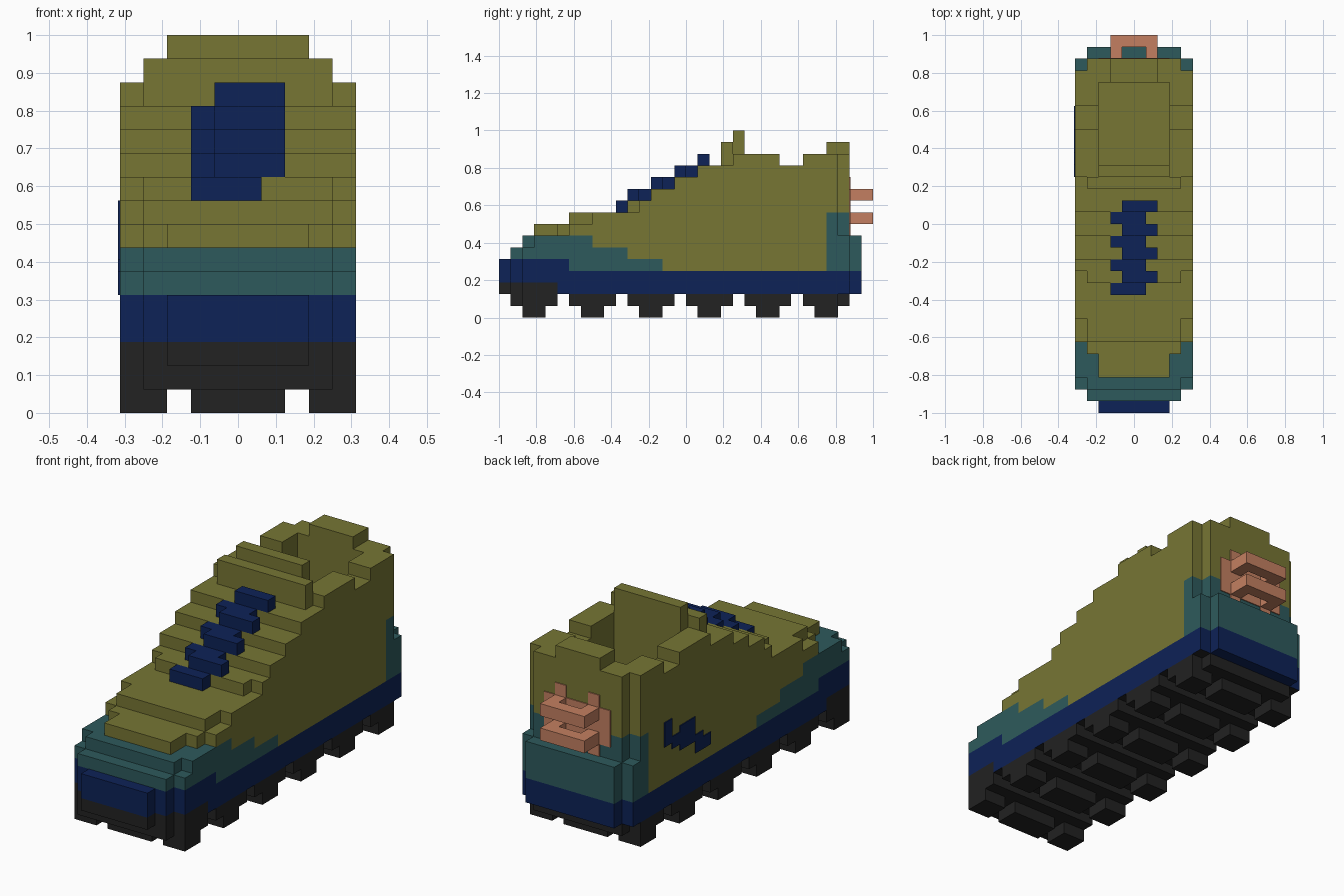
import bpy, bmesh
from mathutils import Vector

cube = bpy.data.objects.get("Cube")
if cube:
    bpy.data.objects.remove(cube, do_unlink=True)

V = 1 / 16  # block size; lengths below count blocks, y running from the toe tip


def material(name, rgb):
    m = bpy.data.materials.new(name)
    m.use_nodes = True
    m.diffuse_color = (*rgb, 1)
    bsdf = next(n for n in m.node_tree.nodes if n.type == 'BSDF_PRINCIPLED')
    bsdf.inputs["Base Color"].default_value = (*rgb, 1)
    bsdf.inputs["Roughness"].default_value = 0.9
    return m


OLIVE = material("olive", (0.184, 0.180, 0.034))
TEAL = material("teal", (0.027, 0.102, 0.107))
NAVY = material("navy", (0.004, 0.016, 0.095))
BLACK = material("black", (0.016, 0.016, 0.016))
SALMON = material("salmon", (0.55, 0.213, 0.119))


def prism(bm, pts, z0, z1):
    """Extrude a plan outline from height z0 to z1."""
    face = bm.faces.new([bm.verts.new((x, y, z0)) for x, y in pts])
    up = bmesh.ops.extrude_face_region(bm, geom=[face], use_keep_orig=True)["geom"]
    verts = [g for g in up if isinstance(g, bmesh.types.BMVert)]
    bmesh.ops.translate(bm, verts=verts, vec=(0, 0, z1 - z0))


def box(bm, x0, x1, y0, y1, z0, z1):
    prism(bm, [(x0, y0), (x1, y0), (x1, y1), (x0, y1)], z0, z1)


def outline(s3, s4, s5, e4, e5):
    """Stepped plan: start rows at half-widths 3, 4, 5 and end rows at 4 and 5."""
    half = [(3, s3), (3, s4), (4, s4), (4, s5), (5, s5), (5, e5), (4, e5), (4, e4)]
    half = [p for n, p in enumerate(half) if p not in half[:n]]
    if s3 == s4:
        half.remove((3, s3))
    if s4 == s5:
        half.remove((4, s4))
    if e4 == e5:
        half.remove((4, e4))
    return half + [(-x, y) for x, y in reversed(half)]


def finish(bm, name, mats, rule=None):
    bmesh.ops.recalc_face_normals(bm, faces=bm.faces[:])
    if rule:
        for f in bm.faces:
            f.material_index = mats.index(rule(f.calc_center_median(), f.normal))
    for v in bm.verts:
        v.co = Vector((v.co.x * V, v.co.y * V - 1, v.co.z * V))
    me = bpy.data.meshes.new(name)
    bm.to_mesh(me)
    bm.free()
    for m in mats:
        me.materials.append(m)
    ob = bpy.data.objects.new(name, me)
    bpy.context.collection.objects.link(ob)
    return ob


# Shoe body: stacked layers, the upper ones wrapped around the foot opening
body = bmesh.new()
for k in (2, 3, 4):
    prism(body, outline(0, 1, 2, 31, 30), k, k + 1)
prism(body, outline(1, 1, 2, 31, 30), 5, 6)
starts = [(2, 2, 3), (3, 5, 6), (6, 6, 8), (11, 11, 12),
          (13, 13, 13), (15, 15, 15), (17, 17, 17)]
for k, s in enumerate(starts, 6):
    e4, e5 = (31, 30) if k == 6 else (30, 29)
    prism(body, outline(*s, 21, 21), k, k + 1)
    prism(body, outline(28, 28, 28, e4, e5), k, k + 1)
    for x in (-5, 3):
        box(body, x, x + 2, 21, 28, k, k + 1)

# Collar rim and heel tab
for x in (-5, 3):
    box(body, x, x + 2, 20, 24, 13, 14)
    box(body, x, x + 2, 26, 28, 13, 14)
prism(body, outline(28, 28, 28, 30, 29), 13, 14)
box(body, -2, 2, 28, 30, 14, 15)

# Cut the colour borders into the body
for y in (5, 6, 8, 11, 14, 28, 30):
    bmesh.ops.bisect_plane(body, geom=body.verts[:] + body.edges[:] + body.faces[:],
                           plane_co=(0, y, 0), plane_no=(0, 1, 0))


def body_colour(c, n):
    y, z = c.y, c.z - 0.1 * n.z
    if n.z < -0.5 and c.z < 2.1:
        return BLACK if y < 30 else NAVY
    if z < 3 and y < 5:
        return BLACK
    if z < 4 or (z < 5 and y < 6):
        return NAVY
    if (y < 8 and z < 7) or (y < 11 and z < 6) or (y < 14 and z < 5):
        return TEAL
    if y > 28.01 and z < 9:
        return TEAL
    return OLIVE


finish(body, "shoe_body", [OLIVE, TEAL, NAVY, BLACK], body_colour)

# Tongue
tongue = bmesh.new()
box(tongue, -4, 4, 19, 20, 13, 15)
box(tongue, -3, 3, 20, 21, 13, 16)
finish(tongue, "tongue", [OLIVE])

# Laces: short bars alternating left and right up the steps
laces = bmesh.new()
for n in range(8):
    x = -2 if n % 2 == 0 else -1
    z = 9 + (n + 1) // 2
    box(laces, x, x + 3, 10 + n, 11 + n, z, z + 1)
finish(laces, "laces", [NAVY])

# Tread: six bars, each with three studs
tread = bmesh.new()
for n in range(6):
    y = 1 + 5 * n
    bar = outline(y, y, y + (n == 0), y + 4, y + 4 - (n == 5))
    prism(tread, bar, 1, 2)
    for x0, x1 in ((-5, -3), (-2, 2), (3, 5)):
        box(tread, x0, x1, y + 1, y + 3, 0, 1)
finish(tread, "tread", [BLACK])

# Heel loops: two flat U shapes
loops = bmesh.new()
for z in (8, 10):
    prism(loops, [(-2, 30), (-1, 30), (-1, 31), (1, 31), (1, 30), (2, 30),
                  (2, 32), (-2, 32)], z, z + 1)
finish(loops, "heel_loops", [SALMON])

# Painted patch on the heel behind the loops
patch = bmesh.new()
box(patch, -3, 3, 30, 30.08, 8, 11)
for x in (-2, 1):
    box(patch, x, x + 1, 30, 30.08, 11, 12)
    box(patch, x, x + 1, 30, 30.08, 7, 8)
finish(patch, "heel_patch", [SALMON])

# Painted zigzag mark on the right-hand side
mark = bmesh.new()
for y, z0, z1 in ((25, 7, 9), (24, 6.5, 7.5), (23, 6, 8), (22, 6, 8), (21, 5, 6.5), (20, 5, 6)):
    box(mark, -5.08, -5, y, y + 1, z0, z1)
finish(mark, "side_mark", [NAVY])
